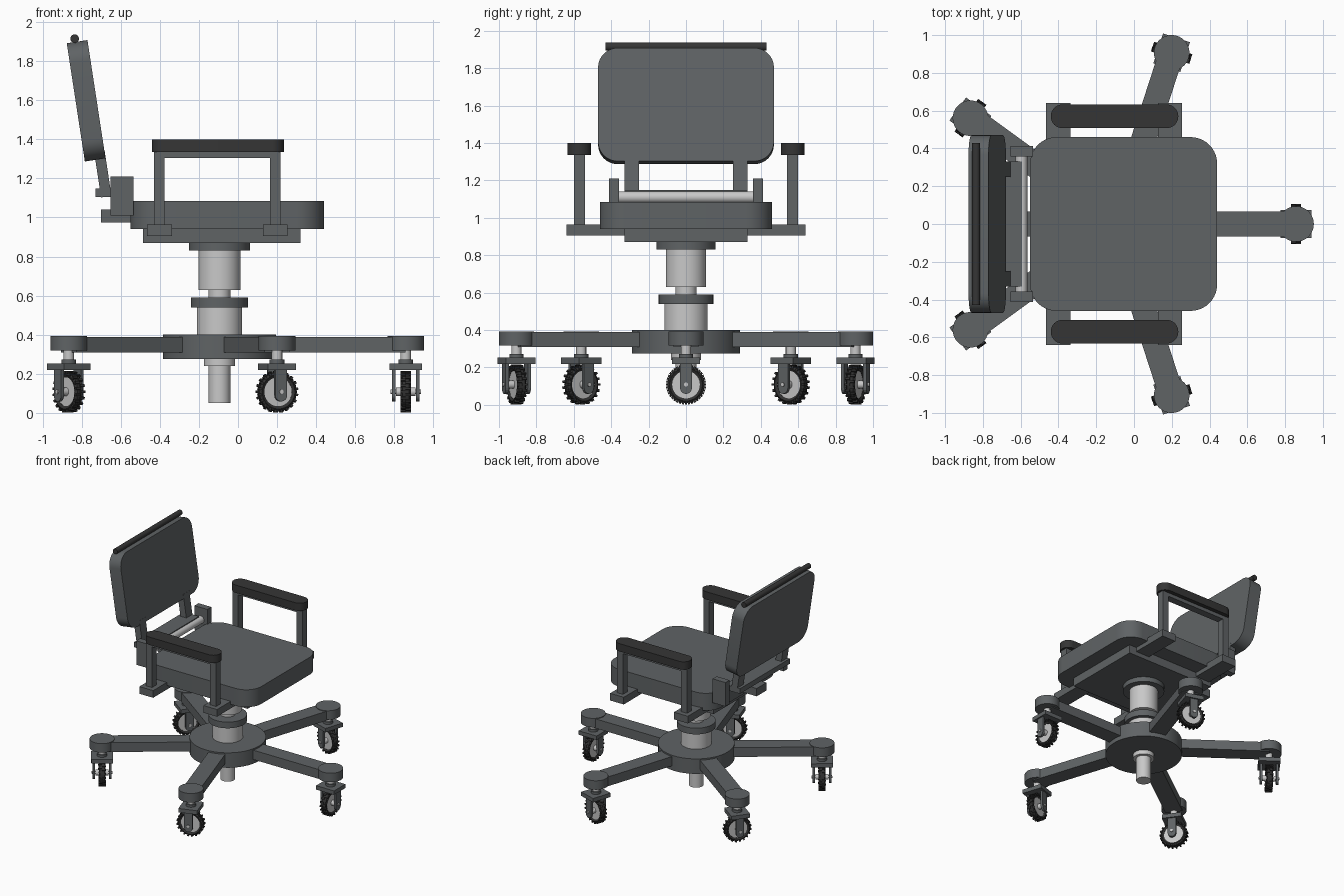
import bpy, bmesh, math
from mathutils import Matrix, Vector

cube = bpy.data.objects.get("Cube")
if cube:
    bpy.data.objects.remove(cube, do_unlink=True)


def material(name, rgb, rough=0.6):
    m = bpy.data.materials.new(name)
    m.use_nodes = True
    m.diffuse_color = (*rgb, 1)
    bsdf = m.node_tree.nodes["Principled BSDF"]
    bsdf.inputs["Base Color"].default_value = (*rgb, 1)
    bsdf.inputs["Roughness"].default_value = rough
    return m


GREY = material("slate_grey", (0.115, 0.125, 0.13))
DARK = material("charcoal", (0.036, 0.036, 0.036))
SILVER = material("silver", (0.58, 0.58, 0.58), 0.4)
RUBBER = material("rubber_black", (0.03, 0.03, 0.03), 0.8)
I = Matrix.Identity(4)
T = Matrix.Translation


def finish(name, bm, mat, matrix=I, smooth=False):
    bmesh.ops.recalc_face_normals(bm, faces=bm.faces)
    bm.transform(matrix)
    me = bpy.data.meshes.new(name)
    bm.to_mesh(me)
    bm.free()
    me.materials.append(mat)
    ob = bpy.data.objects.new(name, me)
    bpy.context.collection.objects.link(ob)
    if smooth:
        bpy.ops.object.select_all(action='DESELECT')
        ob.select_set(True)
        bpy.context.view_layer.objects.active = ob
        bpy.ops.object.shade_smooth_by_angle(angle=math.radians(35))
    return ob


def add_box(bm, lo, hi, matrix=I):
    lo, hi = Vector(lo), Vector(hi)
    size = Matrix.Diagonal((*(hi - lo), 1))
    bmesh.ops.create_cube(bm, size=1, matrix=matrix @ T((lo + hi) / 2) @ size)


def box(name, lo, hi, mat=GREY, matrix=I):
    bm = bmesh.new()
    add_box(bm, lo, hi)
    return finish(name, bm, mat, matrix)


def cyl(name, x, y, z0, z1, r, mat=GREY, matrix=I, seg=48):
    bm = bmesh.new()
    bmesh.ops.create_cone(bm, cap_ends=True, segments=seg, radius1=r, radius2=r,
                          depth=z1 - z0, matrix=T((x, y, (z0 + z1) / 2)))
    return finish(name, bm, mat, matrix, True)


def slab(name, sx, sy, r, thick, mat, matrix):
    """Rounded rectangle in XY, extruded along Z and centred."""
    bm = bmesh.new()
    vs = []
    for k, (a, b) in enumerate([(1, 1), (-1, 1), (-1, -1), (1, -1)]):
        for i in range(11):
            t = math.radians(90 * k + 9 * i)
            vs.append(bm.verts.new((a * (sx / 2 - r) + r * math.cos(t),
                                    b * (sy / 2 - r) + r * math.sin(t), -thick / 2)))
    f = bm.faces.new(vs)
    ext = bmesh.ops.extrude_face_region(bm, geom=[f])["geom"]
    bmesh.ops.translate(bm, vec=(0, 0, thick),
                        verts=[v for v in ext if isinstance(v, bmesh.types.BMVert)])
    return finish(name, bm, mat, matrix, True)


# Seat and plate below it
slab("seat", 0.99, 0.92, 0.14, 0.145, GREY, T((-0.055, 0, 1.0125)))
box("seat_plate", (-0.485, -0.33, 0.87), (0.32, 0.33, 0.945))

# Armrest crossbars under the seat
for name, x0, x1 in (("rear", -0.465, -0.337), ("front", 0.128, 0.254)):
    box(name + "_crossbar", (x0, -0.64, 0.905), (x1, 0.64, 0.965))

# Armrests
for side, s in (("left", 1), ("right", -1)):
    y = 0.57 * s
    for name, x in (("rear", -0.403), ("front", 0.19)):
        box(f"{side}_{name}_arm_post", (x - 0.027, y - 0.03, 0.96), (x + 0.027, y + 0.03, 1.31))
    box(side + "_arm_rail", (-0.43, y - 0.03, 1.305), (0.217, y + 0.03, 1.34))
    slab(side + "_arm_pad", 0.675, 0.126, 0.0625, 0.065, DARK, T((-0.103, y, 1.367)))

# Reclined backrest with a bar along the top
tilt = Matrix.Rotation(math.radians(-98.7), 4, 'Y')
slab("backrest", 0.612, 0.94, 0.105, 0.107, GREY, T((-0.777, 0, 1.597)) @ tilt)
cyl("backrest_top_bar", 0, 0, -0.43, 0.43, 0.022, DARK,
    T((-0.836, 0, 1.915)) @ Matrix.Rotation(math.pi / 2, 4, 'X'), 24)

# Hinge between seat and backrest
for side, s in (("left", 1), ("right", -1)):
    box(side + "_back_support", (-0.12, -0.04, -0.027), (0.11, 0.04, 0.027), GREY,
        T((-0.692, 0.29 * s, 1.225)) @ tilt)
    box(side + "_hinge_block", (-0.653, 0.385 * s - 0.027, 1.01),
        (-0.535, 0.385 * s + 0.027, 1.21))
box("hinge_plate", (-0.73, -0.33, 1.105), (-0.592, 0.33, 1.148))
cyl("hinge_rod", 0, 0, -0.365, 0.365, 0.031, SILVER,
    T((-0.596, 0, 1.11)) @ Matrix.Rotation(math.pi / 2, 4, 'X'), 32)
box("hinge_bracket", (-0.70, -0.065, 0.975), (-0.50, 0.065, 1.04))

# Column
CX = -0.095
for name, z0, z1, r, mat in (
        ("column_flange", 0.83, 0.872, 0.157, GREY),
        ("column_upper_sleeve", 0.63, 0.832, 0.108, SILVER),
        ("column_rod", 0.05, 0.64, 0.056, SILVER),
        ("column_collar", 0.538, 0.59, 0.146, GREY),
        ("column_lower_sleeve", 0.39, 0.54, 0.116, SILVER),
        ("base_hub", 0.275, 0.40, 0.29, GREY),
        ("hub_washer", 0.24, 0.278, 0.08, SILVER)):
    cyl(name, CX, 0, z0, z1, r, mat)

# Five legs, each with a caster whose axle points along the leg
R, WZ = 0.953, 0.108
SIDEWAYS = Matrix.Rotation(math.pi / 2, 4, 'Y')


def tyre(name, matrix):
    bm = bmesh.new()
    prof = [(0.074, -0.018), (0.088, -0.026), (0.1, -0.017),
            (0.1, 0.017), (0.088, 0.026), (0.074, 0.018)]
    vs = [bm.verts.new((r, 0, w)) for r, w in prof]
    es = [bm.edges.new((vs[i], vs[(i + 1) % len(vs)])) for i in range(len(vs))]
    bmesh.ops.spin(bm, geom=vs + es, cent=(0, 0, 0), axis=(0, 0, 1),
                   angle=2 * math.pi, steps=36, use_duplicate=False)
    bmesh.ops.remove_doubles(bm, verts=bm.verts, dist=1e-5)
    finish(name, bm, RUBBER, matrix, True)


def tread(name, matrix):
    # Lugs staggered between the two shoulders
    bm = bmesh.new()
    for i in range(40):
        w = 0.0135 if i % 2 else -0.0135
        add_box(bm, (0.092, -0.006, w - 0.0135), (0.107, 0.006, w + 0.0135),
                Matrix.Rotation(math.pi * i / 20, 4, 'Z'))
    finish(name, bm, RUBBER, matrix)


def fork_leg(name, x, matrix):
    # Upright plate with a rounded lower end
    bm = bmesh.new()
    pts = [(0.032, 0.23), (-0.032, 0.23)]
    for i in range(9):
        t = math.pi + math.pi * i / 8
        pts.append((0.032 * math.cos(t), 0.09 + 0.032 * math.sin(t)))
    f = bm.faces.new([bm.verts.new((x - 0.009, y, z)) for y, z in pts])
    ext = bmesh.ops.extrude_face_region(bm, geom=[f])["geom"]
    bmesh.ops.translate(bm, vec=(0.018, 0, 0),
                        verts=[v for v in ext if isinstance(v, bmesh.types.BMVert)])
    finish(name, bm, GREY, matrix)


for k in range(5):
    leg = T((CX, 0, 0)) @ Matrix.Rotation(math.radians(72 * k), 4, 'Z')
    n = str(k + 1)
    box("base_leg_" + n, (0.2, -0.066, 0.31), (R, 0.066, 0.388), GREY, leg)
    cyl("leg_pad_" + n, R, 0, 0.318, 0.393, 0.094, GREY, leg)
    # Swivel
    cyl("caster_stem_" + n, R, 0, 0.25, 0.32, 0.027, SILVER, leg, 24)
    cyl("caster_washer_" + n, R, 0, 0.25, 0.272, 0.038, GREY, leg, 24)
    box("fork_crown_" + n, (R - 0.083, -0.075, 0.219), (R + 0.083, 0.075, 0.252), GREY, leg)
    for side, s in (("inner", -1), ("outer", 1)):
        fork_leg(f"fork_{side}_leg_{n}", R + 0.062 * s, leg)
    # Wheel
    wheel = leg @ T((R, 0, WZ)) @ SIDEWAYS
    tyre("tyre_" + n, wheel)
    tread("tyre_tread_" + n, wheel)
    cyl("wheel_disc_" + n, 0, 0, -0.017, 0.017, 0.077, SILVER, wheel, 36)
    cyl("wheel_hub_" + n, 0, 0, -0.05, 0.05, 0.022, SILVER, wheel, 24)
    cyl("axle_" + n, 0, 0, -0.078, 0.078, 0.011, SILVER, wheel, 16)
